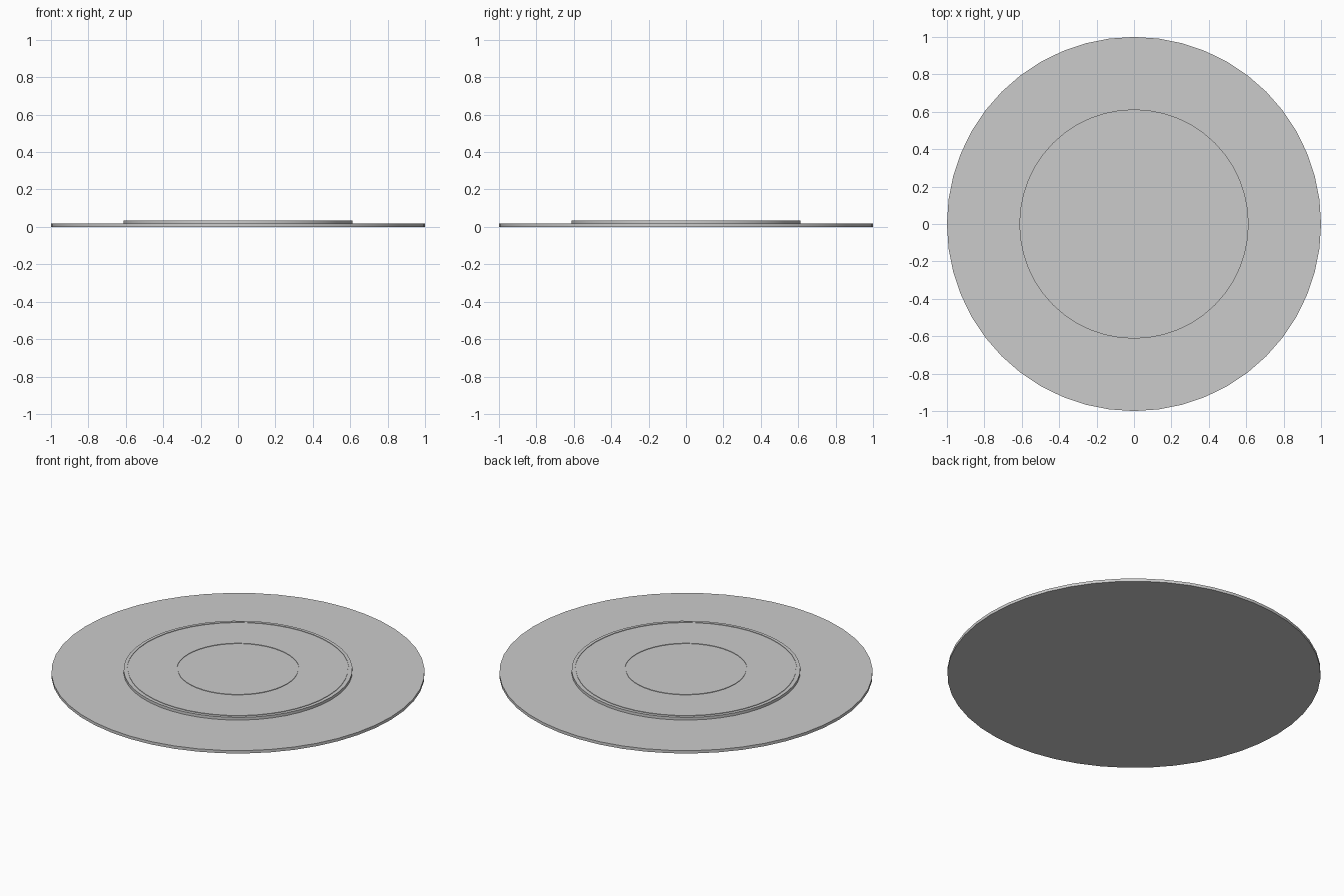
import bpy, bmesh
from math import cos, sin, tau

if "Cube" in bpy.data.objects:
    bpy.data.objects.remove(bpy.data.objects["Cube"])

SIDES = 48


def lathe(name, profile):
    """Revolve (radius, z) points, bottom to top, and cap both ends."""
    bm = bmesh.new()
    rings = [[bm.verts.new((r * cos(tau * i / SIDES), r * sin(tau * i / SIDES), z))
              for i in range(SIDES)] for r, z in profile]
    for a, b in zip(rings, rings[1:]):
        for i in range(SIDES):
            j = (i + 1) % SIDES
            bm.faces.new((a[i], a[j], b[j], b[i]))
    bm.faces.new(rings[0][::-1])
    bm.faces.new(rings[-1])
    mesh = bpy.data.meshes.new(name)
    bm.to_mesh(mesh)
    bm.free()
    obj = bpy.data.objects.new(name, mesh)
    bpy.context.collection.objects.link(obj)
    bpy.ops.object.select_all(action='DESELECT')
    obj.select_set(True)
    bpy.context.view_layer.objects.active = obj
    bpy.ops.object.shade_smooth_by_angle()
    return obj


def groove(radius, top, width=0.006, depth=0.003):
    """Shallow engraved ring, listed from its outer lip inward."""
    o, i = radius + width / 2, radius - width / 2
    return [(o, top), (o, top - depth), (i, top - depth), (i, top)]


BASE, TOP = 0.017, 0.033

# Wide thin base disc and the raised centre disc with two engraved rings
lathe("base_disc", [(1.0, 0), (1.0, BASE)])
lathe("raised_disc", [(0.613, BASE), (0.613, TOP)] + groove(0.592, TOP) + groove(0.325, TOP))
